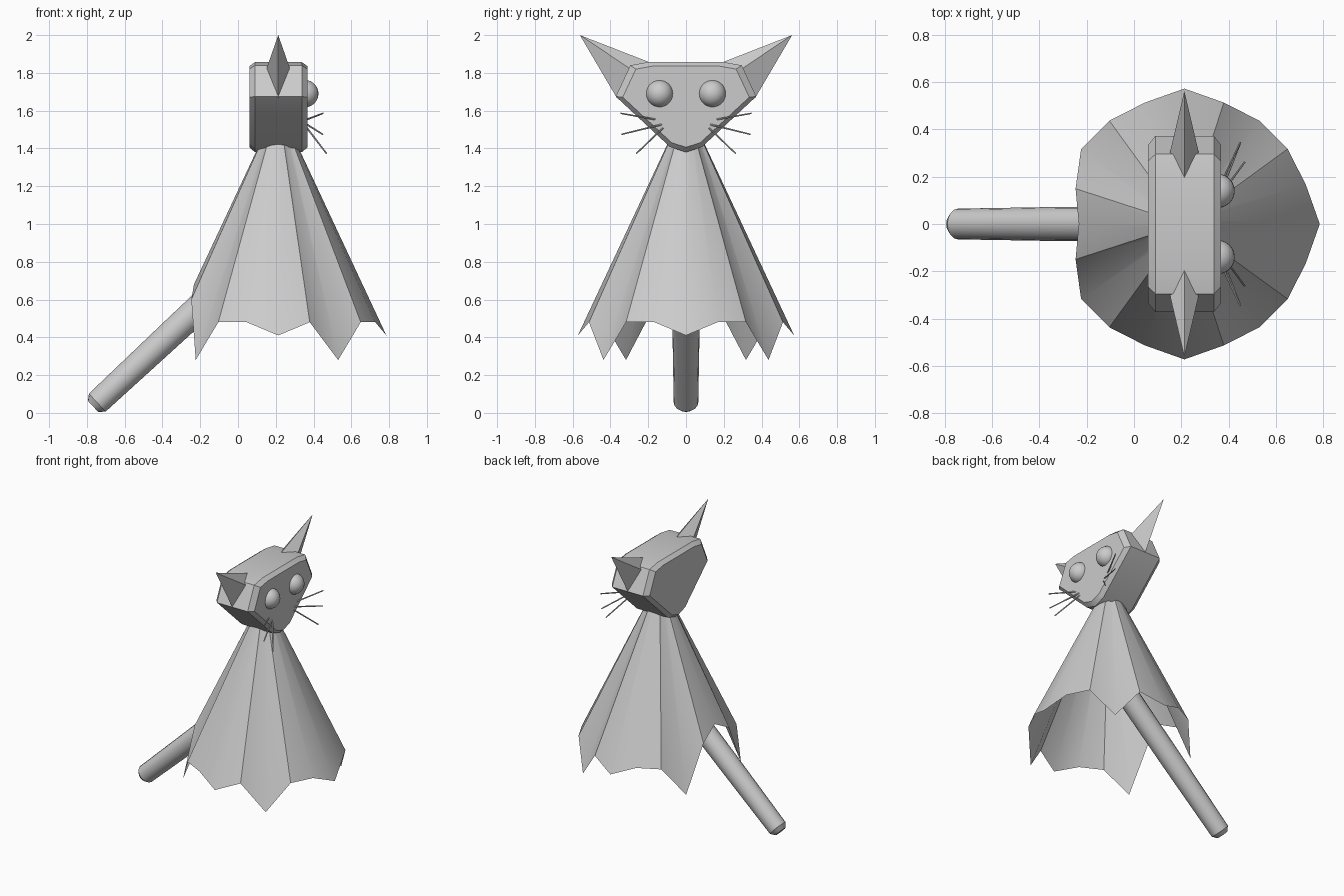
import bpy, bmesh
from math import sin, cos, pi, radians
from mathutils import Vector

if "Cube" in bpy.data.objects:
    bpy.data.objects.remove(bpy.data.objects["Cube"])

CX = 0.213  # body axis


def make(name, rings, caps=(True, True), smooth=35):
    """Skin a list of equal-length vertex rings into one object."""
    bm = bmesh.new()
    loops = [[bm.verts.new(p) for p in r] for r in rings]
    n = len(loops[0])
    for a, b in zip(loops, loops[1:]):
        for i in range(n):
            j = (i + 1) % n
            bm.faces.new((a[i], a[j], b[j], b[i]))
    if caps[0]:
        bm.faces.new(loops[0][::-1])
    if caps[1]:
        bm.faces.new(loops[-1])
    bmesh.ops.recalc_face_normals(bm, faces=bm.faces)
    return finish(name, bm, smooth)


def finish(name, bm, smooth):
    me = bpy.data.meshes.new(name)
    bm.to_mesh(me)
    bm.free()
    ob = bpy.data.objects.new(name, me)
    bpy.context.collection.objects.link(ob)
    bpy.ops.object.select_all(action='DESELECT')
    ob.select_set(True)
    bpy.context.view_layer.objects.active = ob
    if smooth:
        bpy.ops.object.shade_smooth_by_angle(angle=radians(smooth))
    return ob


def rod(name, start, end, profile, sides):
    """Round bar along a line; profile = (distance, radius) pairs."""
    a, b = Vector(start), Vector(end)
    d = (b - a).normalized()
    u = d.cross(Vector((0, 1, 0))).normalized()
    v = d.cross(u)
    rings = [[a + d * t + (u * cos(2 * pi * i / sides) + v * sin(2 * pi * i / sides)) * r
              for i in range(sides)] for t, r in profile]
    return make(name, rings)


# Cloak: open 20-sided cone with a ragged hem, half listed and mirrored
def cone_r(z):
    return 0.1 + (1.42 - z) * 0.468


half = [0.41, 0.48, 0.48, 0.28, 0.48, 0.41, 0.48, 0.48, 0.28, 0.60, 0.68]
hem_z = half + half[-2:0:-1]
top, hem = [], []
for i, z in enumerate(hem_z):
    a = i * pi / 10
    r = cone_r(max(z, 0.48)) if z < 0.4 else cone_r(z)
    hem.append((CX + r * cos(a), r * sin(a), z))
    top.append((CX + cone_r(1.5) * cos(a), cone_r(1.5) * sin(a), 1.5))
make("cloak", [hem, top], caps=(False, True))

# Tail: round bar with a bevelled tip, reaching inside the cloak
rod("tail", (-0.767, 0, 0.034), (-0.037, 0, 0.714),
    [(0, 0.04), (0.03, 0.065), (0.6, 0.072), (1.1, 0.075)], 16)

# Head: bevelled slab with a shield-shaped outline
side = [(0.20, 1.857), (0.295, 1.84), (0.372, 1.675), (0.085, 1.408)]
outline = side + [(0, 1.38)] + [(-y, z) for y, z in side[::-1]]


def head_ring(x, s):
    return [(x, y * s, 1.64 + (z - 1.64) * s) for y, z in outline]


make("head", [head_ring(0.06, 0.9), head_ring(0.09, 1),
              head_ring(0.338, 1), head_ring(0.368, 0.9)], smooth=30)

for s, tag in ((1, "left"), (-1, "right")):
    # Ears: four-sided spikes
    bm = bmesh.new()
    tip = bm.verts.new((CX, s * 0.562, 2.0))
    base = [bm.verts.new((x, s * y, z)) for x, y, z in
            ((CX, 0.19, 1.855), (CX + 0.065, 0.285, 1.815),
             (CX, 0.366, 1.667), (CX - 0.065, 0.285, 1.815))]
    for i in range(4):
        bm.faces.new((base[i], base[(i + 1) % 4], tip))
    bm.faces.new(base)
    bmesh.ops.recalc_face_normals(bm, faces=bm.faces)
    finish(tag + "_ear", bm, 0)

    # Eyes
    bm = bmesh.new()
    bmesh.ops.create_uvsphere(bm, u_segments=24, v_segments=14, radius=0.072)
    bmesh.ops.translate(bm, vec=(0.354, s * 0.14, 1.69), verts=bm.verts)
    finish(tag + "_eye", bm, 60)

    # Whiskers
    for k, (a, b) in enumerate((((0.36, 0.153, 1.552), (0.45, 0.346, 1.586)),
                                ((0.36, 0.116, 1.53), (0.448, 0.34, 1.475)),
                                ((0.36, 0.115, 1.515), (0.468, 0.262, 1.374)))):
        a, b = Vector((a[0], s * a[1], a[2])), Vector((b[0], s * b[1], b[2]))
        rod(f"{tag}_whisker_{k + 1}", a, b, [(0, 0.005), ((b - a).length, 0.004)], 8)
